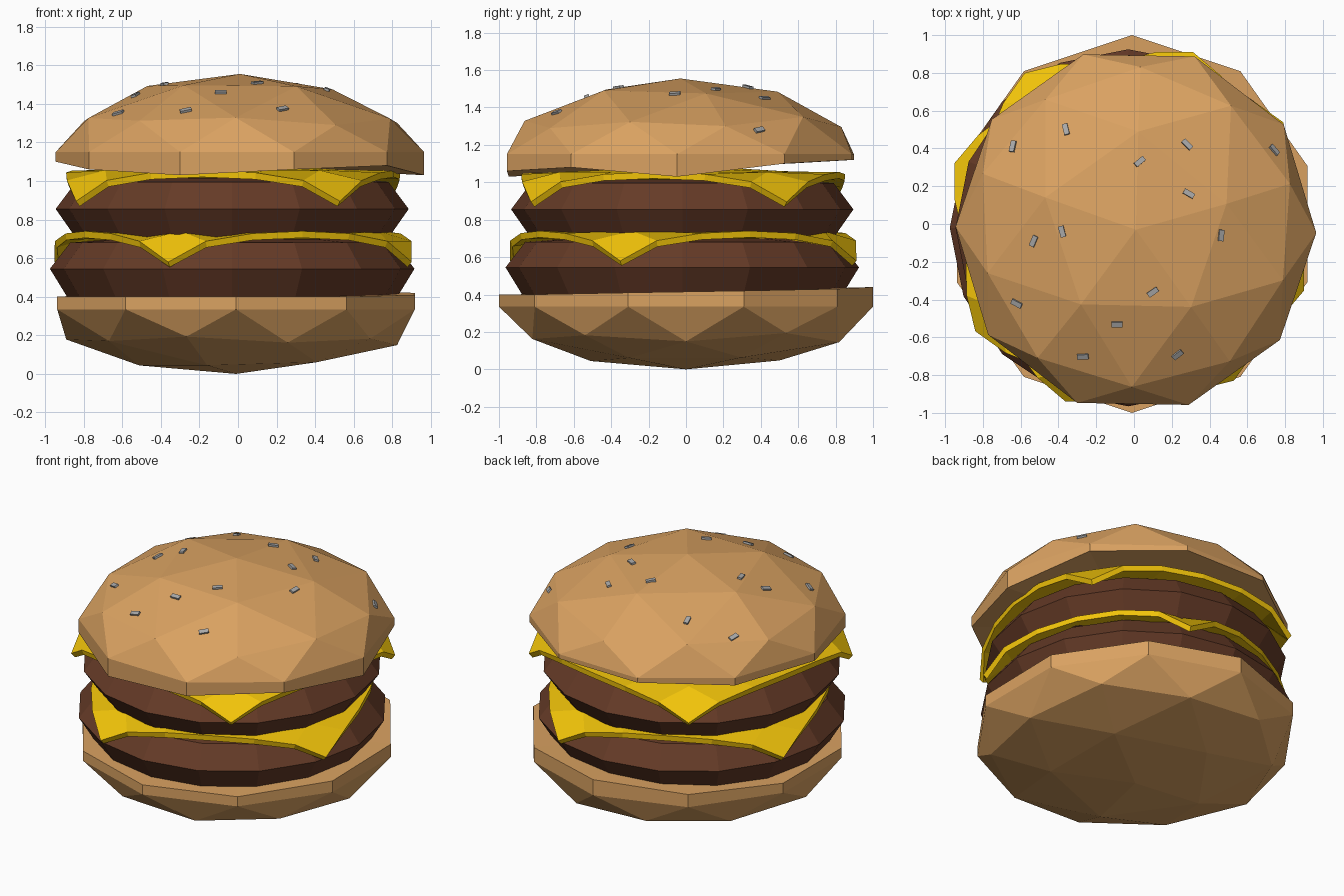
import bpy, bmesh, random
from math import radians, cos, sin, pi, atan2, hypot
from mathutils import Vector, Matrix
from mathutils.bvhtree import BVHTree

if "Cube" in bpy.data.objects:
    bpy.data.objects.remove(bpy.data.objects["Cube"])

random.seed(4)


def material(name, rgb):
    m = bpy.data.materials.new(name)
    m.diffuse_color = (*rgb, 1)
    m.use_nodes = True
    m.node_tree.nodes["Principled BSDF"].inputs["Base Color"].default_value = m.diffuse_color
    return m


BREAD = material("bread", (0.70, 0.36, 0.12))
MEAT = material("meat", (0.13, 0.043, 0.02))
CHEESE = material("cheese_yellow", (0.90, 0.56, 0.003))
SEED = material("seed_grey", (0.4, 0.4, 0.4))


def make(name, bm, mat):
    bmesh.ops.recalc_face_normals(bm, faces=bm.faces)
    mesh = bpy.data.meshes.new(name)
    bm.to_mesh(mesh)
    ob = bpy.data.objects.new(name, mesh)
    mesh.materials.append(mat)
    bpy.context.collection.objects.link(ob)
    return ob


# Half icosphere with an uneven lip pulled from its rim and closed with a fan
def bun(name, side, turn, centre, radii, rim_z, height, power, lip_z):
    bm = bmesh.new()
    bmesh.ops.create_icosphere(bm, subdivisions=2, radius=1)
    low = [v for v in bm.verts if v.co.z * side < -0.1]
    bmesh.ops.delete(bm, geom=low, context='VERTS')
    for v in bm.verts:
        v.co = Matrix.Rotation(radians(turn), 3, 'Z') @ v.co
        w = 0.015 if 0.1 < abs(v.co.z) < 0.95 else 0
        z = side * abs(v.co.z) ** power
        v.co = Vector((centre[0] + v.co.x * radii[0] + random.uniform(-w, w),
                       centre[1] + v.co.y * radii[1] + random.uniform(-w, w),
                       rim_z + z * height + random.uniform(-w, w)))
    rim = [e for e in bm.edges if e.is_boundary]
    ext = bmesh.ops.extrude_edge_only(bm, edges=rim)["geom"]
    verts = [g for g in ext if isinstance(g, bmesh.types.BMVert)]
    edges = [g for g in ext if isinstance(g, bmesh.types.BMEdge)]
    verts.sort(key=lambda v: atan2(v.co.y - centre[1], v.co.x - centre[0]) % (2 * pi))
    for v, z in zip(verts, lip_z):
        v.co.z = z
    mid = bm.verts.new((*centre, sum(lip_z) / len(lip_z)))
    for e in edges:
        bm.faces.new((e.verts[0], e.verts[1], mid))
    make(name, bm, BREAD)
    tree = BVHTree.FromBMesh(bm)
    bm.free()
    return tree


bun("bottom_bun", -1, 0, (-0.01, 0), (0.975, 1.0), 0.335, 0.335, 1,
    [0.42, 0.43, 0.44, 0.42, 0.40, 0.40, 0.40, 0.40, 0.40, 0.41])
crown = bun("top_bun", 1, 17, (0.01, -0.03), (0.955, 0.97), 1.15, 0.405, 1.2,
            [1.10, 1.12, 1.12, 1.10, 1.10, 1.06, 1.03, 1.06, 1.08, 1.03])


# Faceted patties from a ring profile
def patty(name, profile, sides=16):
    bm = bmesh.new()
    rings = [[bm.verts.new((-0.03 + r * cos(2 * pi * i / sides),
                            -0.02 + r * sin(2 * pi * i / sides), z))
              for i in range(sides)] for r, z in profile]
    for a, b in zip(rings, rings[1:]):
        for i in range(sides):
            j = (i + 1) % sides
            bm.faces.new((a[i], a[j], b[j], b[i]))
    bm.faces.new(rings[0][::-1])
    bm.faces.new(rings[-1])
    make(name, bm, MEAT)
    bm.free()


patty("lower_patty", [(0.85, 0.39), (0.945, 0.545), (0.84, 0.68), (0.6, 0.70)])
patty("upper_patty", [(0.81, 0.705), (0.915, 0.855), (0.81, 0.995), (0.6, 1.015)])

# Drape of a cheese slice: flat radius, draped radius, drop
DRAPE = [(0, 0, -0.02), (0.3, 0.3, -0.02), (0.6, 0.6, 0), (0.85, 0.85, 0),
         (1.0, 0.93, 0.04), (1.2, 0.985, 0.16), (1.3, 1.0, 0.2)]


def drape(r):
    for a, b in zip(DRAPE, DRAPE[1:]):
        if r <= b[0]:
            t = (r - a[0]) / (b[0] - a[0])
            return a[1] + t * (b[1] - a[1]), a[2] + t * (b[2] - a[2])


# Square cheese slices whose corners fold down over the patty
def cheese(name, angle, z):
    bm = bmesh.new()
    bmesh.ops.create_grid(bm, x_segments=6, y_segments=6, size=1.2 / 2 ** 0.5)
    for v in bm.verts:
        r = hypot(v.co.x, v.co.y)
        out, drop = drape(r)
        k = out / r if r > 1e-5 else 1
        v.co = (v.co.x * k, v.co.y * k, z - drop)
    bmesh.ops.rotate(bm, verts=bm.verts, matrix=Matrix.Rotation(radians(angle - 45), 3, 'Z'))
    bmesh.ops.translate(bm, verts=bm.verts, vec=(-0.025, -0.015, 0))
    ob = make(name, bm, CHEESE)
    bm.free()
    mod = ob.modifiers.new("thickness", 'SOLIDIFY')
    mod.thickness = 0.035
    mod.offset = -1


cheese("lower_cheese", -110, 0.74)
cheese("upper_cheese", -55.8, 1.055)

# Seeds dropped onto the top bun: x, y, heading
SEEDS = [(-.64, .41, 80), (-.36, .5, 105), (.03, .33, 40), (.28, .42, -45), (.74, .39, -45),
         (.29, .16, -30), (-.53, -.09, 65), (-.38, -.04, 105), (.46, -.06, 85),
         (-.62, -.42, -25), (.1, -.36, 35), (-.09, -.53, 0), (-.27, -.7, 5), (.23, -.69, 40)]
bm = bmesh.new()
for x, y, a in SEEDS:
    hit, normal, _, _ = crown.ray_cast(Vector((x, y, 3)), Vector((0, 0, -1)))
    if hit is None:
        continue
    if normal.z < 0:
        normal = -normal
    tilt = Vector((0, 0, 1)).rotation_difference(normal).to_matrix().to_4x4()
    bmesh.ops.create_cube(bm, size=1, matrix=Matrix.Translation(hit) @ tilt
                          @ Matrix.Rotation(radians(a), 4, 'Z')
                          @ Matrix.Diagonal((0.06, 0.028, 0.024, 1)))
make("sesame_seeds", bm, SEED)
bm.free()
